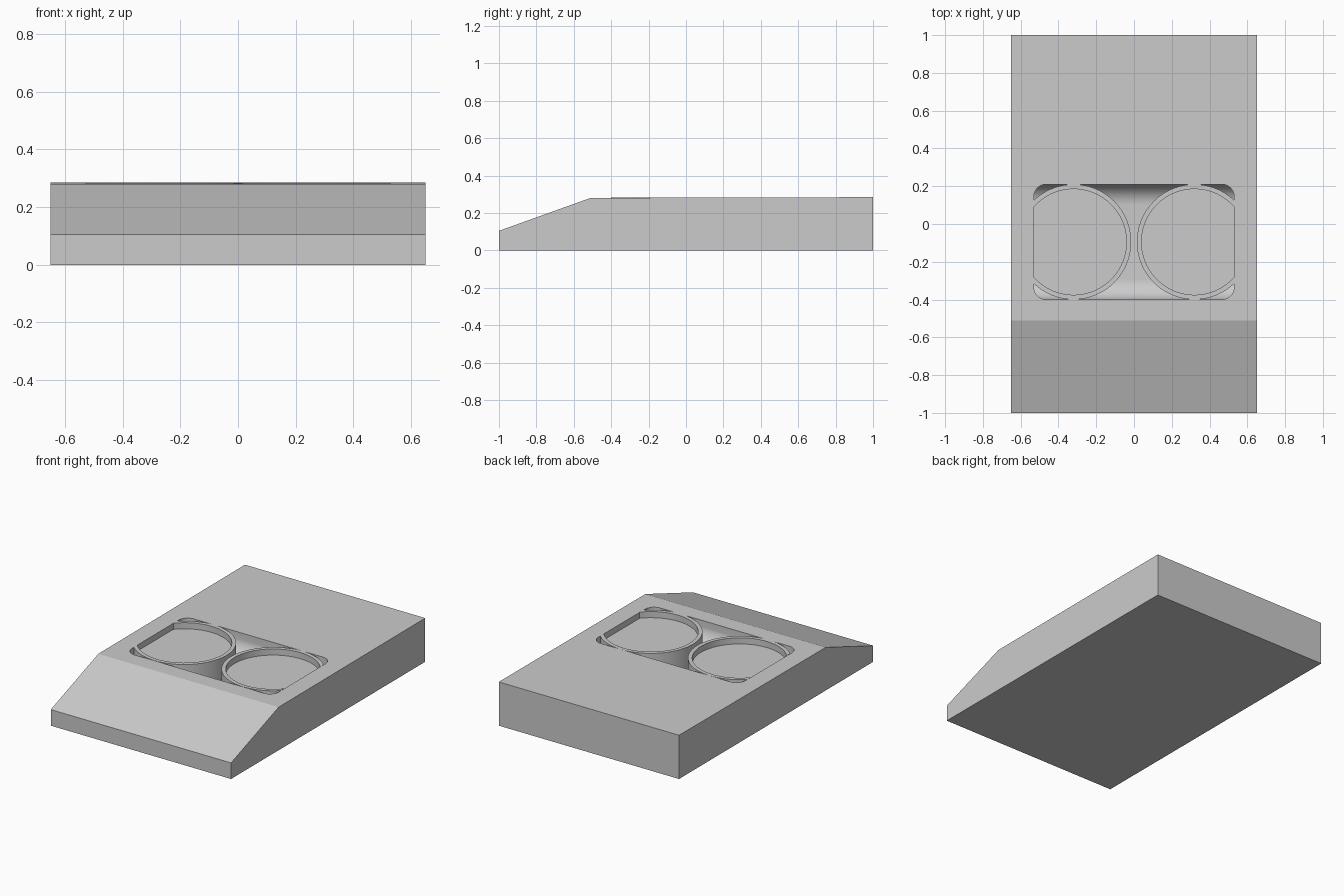
import bpy, bmesh
from math import radians, cos, sin, pi
from mathutils import Vector

if "Cube" in bpy.data.objects:
    bpy.data.objects.remove(bpy.data.objects["Cube"], do_unlink=True)

grey = bpy.data.materials.new("plain_grey")
grey.use_nodes = True
GREY = (0.6, 0.6, 0.6, 1)
grey.diffuse_color = GREY
grey.node_tree.nodes["Principled BSDF"].inputs["Base Color"].default_value = GREY

HALF_W = 0.65                      # body half width
POCKET_X = 0.53                    # pocket half width
FRONT, BACK = -0.4, 0.21           # pocket ends along y
MID_Y = (FRONT + BACK) / 2
FLOOR, RIM = 0.14, 0.283           # pocket floor and ring top


def make_object(name, bm):
    bmesh.ops.recalc_face_normals(bm, faces=bm.faces)
    mesh = bpy.data.meshes.new(name)
    bm.to_mesh(mesh)
    bm.free()
    mesh.materials.append(grey)
    obj = bpy.data.objects.new(name, mesh)
    bpy.context.collection.objects.link(obj)
    return obj


def prism(name, points, direction):
    """Closed solid from an outline swept along a direction."""
    bm = bmesh.new()
    face = bm.faces.new([bm.verts.new(p) for p in points])
    swept = bmesh.ops.extrude_face_region(bm, geom=[face], use_keep_orig=True)
    verts = [g for g in swept["geom"] if isinstance(g, bmesh.types.BMVert)]
    bmesh.ops.translate(bm, vec=direction, verts=verts)
    return make_object(name, bm)


def arc(cx, cy, r, start, steps=12):
    angles = [radians(start) + pi / 2 * i / steps for i in range(steps + 1)]
    return [(cx + r * cos(a), cy + r * sin(a)) for a in angles]


def activate(obj):
    bpy.ops.object.select_all(action="DESELECT")
    obj.select_set(True)
    bpy.context.view_layer.objects.active = obj


def boolean(obj, tool, operation):
    mod = obj.modifiers.new("cut", "BOOLEAN")
    mod.operation, mod.solver, mod.object = operation, "EXACT", tool
    activate(obj)
    bpy.ops.object.modifier_apply(modifier=mod.name)
    bpy.data.objects.remove(tool, do_unlink=True)


def smooth(obj):
    activate(obj)
    bpy.ops.object.shade_smooth_by_angle(angle=radians(14))


# Wedge-fronted body
side = [(-1, 0), (1, 0), (1, 0.285), (-0.51, 0.281), (-1, 0.105)]
body = prism("body", [(-HALF_W, y, z) for y, z in side], Vector((2 * HALF_W, 0, 0)))

# Pocket: trough with rounded bottom, trimmed to a rounded plan
R = 0.11
trough = arc(FRONT + R, FLOOR + R, R, 180) + arc(BACK - R, FLOOR + R, R, 270)
trough += [(BACK, 0.4), (FRONT, 0.4)]
pocket = prism("pocket_cutter", [(-0.6, y, z) for y, z in trough], Vector((1.2, 0, 0)))
C = 0.065
px = POCKET_X - C
plan = (arc(px, BACK - C, C, 0) + arc(-px, BACK - C, C, 90)
        + arc(-px, FRONT + C, C, 180) + arc(px, FRONT + C, C, 270))
outline = prism("pocket_outline", [(x, y, 0.05) for x, y in plan], Vector((0, 0, 0.3)))
boolean(pocket, outline, "INTERSECT")
boolean(body, pocket, "DIFFERENCE")
smooth(body)


# Two shallow round cups, trimmed flat by the pocket's end walls
def cup(name, sign):
    inner, outer, disc = 0.28, 0.305, RIM - 0.04
    profile = [(0, disc), (inner, disc), (inner, RIM), (outer, RIM), (outer, FLOOR - 0.01)]
    centre = Vector((sign * 0.32, MID_Y, 0))
    bm = bmesh.new()
    verts = [bm.verts.new(centre + Vector((r, 0, z))) for r, z in profile]
    edges = [bm.edges.new(pair) for pair in zip(verts, verts[1:])]
    bmesh.ops.spin(bm, geom=verts + edges, cent=centre, axis=(0, 0, 1),
                   angle=2 * pi, steps=96)
    bmesh.ops.remove_doubles(bm, verts=bm.verts, dist=0.0001)
    bmesh.ops.bisect_plane(bm, geom=bm.verts[:] + bm.edges[:] + bm.faces[:],
                           plane_co=(sign * POCKET_X, 0, 0), plane_no=(sign, 0, 0),
                           clear_outer=True)
    bmesh.ops.recalc_face_normals(bm, faces=bm.faces)
    # Make sure the cup floor faces up
    flat = max(bm.faces, key=lambda f: abs(f.normal.z))
    if flat.normal.z < 0:
        bmesh.ops.reverse_faces(bm, faces=bm.faces)
    obj = make_object(name, bm)
    flat = max(obj.data.polygons, key=lambda f: abs(f.normal.z))
    if flat.normal.z < 0:
        obj.data.flip_normals()
    smooth(obj)


for name, sign in (("left_cup", 1), ("right_cup", -1)):
    cup(name, sign)
